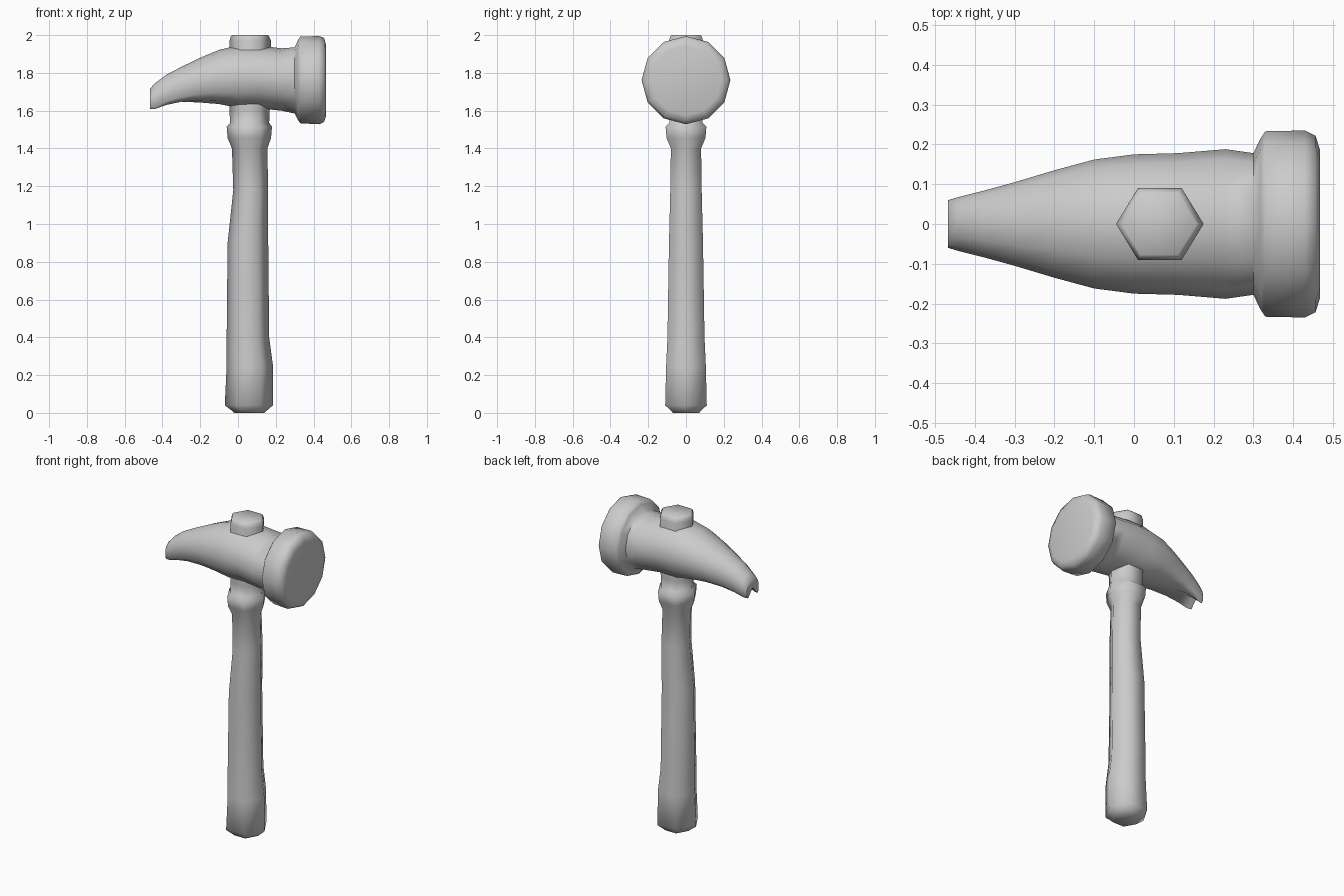
import bpy, bmesh, math

cube = bpy.data.objects.get("Cube")
if cube:
    bpy.data.objects.remove(cube, do_unlink=True)

grey = bpy.data.materials.new("plain grey")
grey.use_nodes = True
colour = (0.6, 0.6, 0.6, 1)
grey.diffuse_color = colour
grey.node_tree.nodes["Principled BSDF"].inputs["Base Color"].default_value = colour


def loft(name, rings):
    """Skin a list of closed point rings and cap both ends."""
    bm = bmesh.new()
    loops = [[bm.verts.new(p) for p in ring] for ring in rings]
    n = len(loops[0])
    for a, b in zip(loops, loops[1:]):
        for i in range(n):
            j = (i + 1) % n
            bm.faces.new((a[i], a[j], b[j], b[i]))
    bm.faces.new(loops[0])
    bm.faces.new(loops[-1])
    bmesh.ops.recalc_face_normals(bm, faces=bm.faces)
    mesh = bpy.data.meshes.new(name)
    bm.to_mesh(mesh)
    bm.free()
    obj = bpy.data.objects.new(name, mesh)
    bpy.context.collection.objects.link(obj)
    mesh.materials.append(grey)
    bpy.ops.object.select_all(action='DESELECT')
    obj.select_set(True)
    bpy.context.view_layer.objects.active = obj
    bpy.ops.object.shade_smooth_by_angle(angle=math.radians(65))
    return obj


def hex_ring(z, x0, x1, hy):
    """Hexagon with corners at x0 and x1 and flats at +-hy."""
    cx, hx = (x0 + x1) / 2, (x1 - x0) / 2
    return [(cx + hx * math.cos(k * math.pi / 3),
             hy / 0.866 * math.sin(k * math.pi / 3), z) for k in range(6)]


def head_ring(x, z0, z1, hy, square=0.0, groove=0.0):
    """Twelve-sided section; square flattens the underside, groove splits it."""
    cz, hz = (z0 + z1) / 2, (z1 - z0) / 2
    ring = []
    for k in range(12):
        s, c = math.sin(k * math.pi / 6), math.cos(k * math.pi / 6)
        if c < -0.01:
            s = math.copysign(abs(s) ** (1 - square), s)
            c = -abs(c) ** (1 - square)
        ring.append((x, hy * s, cz + hz * c + (groove if k == 6 else 0)))
    return ring


# Shaft with swollen butt, waist, collar and the peg passing through the head
loft("handle", [hex_ring(*r) for r in (
    (0.0, -0.02, 0.14, 0.07), (0.01, -0.03, 0.15, 0.078),
    (0.04, -0.07, 0.185, 0.11), (0.25, -0.06, 0.185, 0.105),
    (0.4, -0.06, 0.165, 0.098), (0.9, -0.055, 0.16, 0.09),
    (1.18, -0.025, 0.16, 0.083), (1.4, -0.032, 0.155, 0.08),
    (1.455, -0.055, 0.175, 0.103), (1.515, -0.06, 0.18, 0.108),
    (1.535, -0.042, 0.165, 0.088), (1.6, -0.045, 0.168, 0.088),
    (1.97, -0.045, 0.175, 0.09), (1.993, -0.038, 0.165, 0.084),
    (2.0, -0.03, 0.157, 0.077))])

# Head: split claw, body, neck and round striking face
loft("hammer_head", [head_ring(*r) for r in (
    (-0.467, 1.605, 1.715, 0.06, 0.6, 0.055),
    (-0.44, 1.605, 1.745, 0.068, 0.6, 0.05),
    (-0.38, 1.625, 1.79, 0.083, 0.55, 0.035),
    (-0.3, 1.64, 1.832, 0.105, 0.45, 0.015),
    (-0.2, 1.643, 1.88, 0.135, 0.3), (-0.1, 1.635, 1.922, 0.162, 0.2),
    (0.0, 1.615, 1.945, 0.175, 0.1), (0.11, 1.612, 1.945, 0.178),
    (0.23, 1.6, 1.93, 0.188), (0.3, 1.585, 1.935, 0.178),
    (0.318, 1.55, 1.975, 0.215), (0.33, 1.533, 1.992, 0.233),
    (0.43, 1.528, 1.995, 0.235), (0.456, 1.54, 1.985, 0.222),
    (0.467, 1.575, 1.945, 0.188))])
